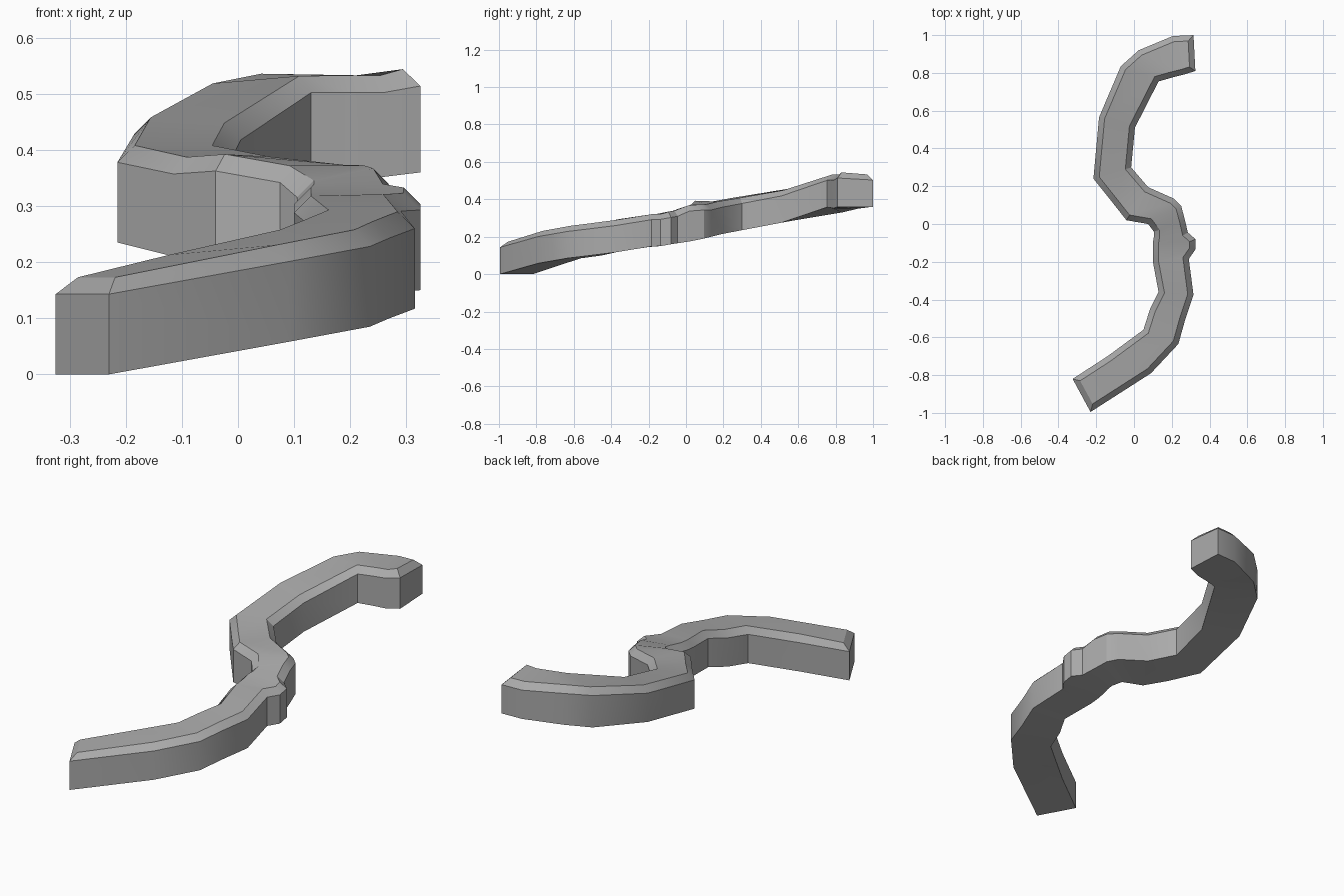
import bpy, bmesh, math
from mathutils import Vector

cube = bpy.data.objects.get("Cube")
if cube:
    bpy.data.objects.remove(cube, do_unlink=True)

WALL = 0.143      # height of the vertical sides
BEVEL = 0.03      # width and height of the sloped rim


def make_material(name, colour):
    material = bpy.data.materials.new(name)
    material.use_nodes = True
    material.diffuse_color = colour
    material.node_tree.nodes["Principled BSDF"].inputs["Base Color"].default_value = colour
    return material


def inset_direction(previous, point, following):
    """Mitred inward offset in plan for a clockwise outline."""
    before = (point - previous).to_2d().normalized()
    after = (following - point).to_2d().normalized()
    normal_before = Vector((before.y, -before.x))
    normal_after = Vector((after.y, -after.x))
    miter = (normal_before + normal_after).normalized()
    return (miter / max(miter.dot(normal_after), 0.6)).to_3d()


# Matching points along both sides of the path: x, y, underside height
left_side = [
    (-.325, -.82, 0), (-.14, -.7, .04), (.05, -.56, .085), (.085, -.45, .1),
    (.13, -.36, .12), (.1, -.2, .145), (.1, -.15, .15), (.1, -.1, .16),
    (.105, -.07, .165), (.105, -.04, .17), (.075, 0, .185), (-.04, .02, .2),
    (-.115, .115, .21), (-.215, .24, .235), (-.185, .565, .285),
    (-.07, .835, .33), (.025, .92, .35), (.205, .995, .36), (.315, 1, .36)]
right_side = [
    (-.23, -.995, 0), (.09, -.79, .058), (.235, -.635, .085), (.27, -.51, .1),
    (.315, -.375, .117), (.29, -.185, .148), (.325, -.135, .15), (.325, -.08, .16),
    (.285, -.045, .165), (.27, .02, .175), (.25, .095, .19), (.21, .135, .2),
    (.075, .195, .215), (-.015, .3, .235), (.005, .51, .275),
    (.13, .755, .358), (.2, .775, .355), (.26, .79, .352), (.325, .81, .36)]


def extra_height(point):
    """The walls are a little taller at the middle bend and on the upper outer curve."""
    middle = max(0, 1 - abs(point.y - 0.04) / 0.09) * 0.025
    upper = max(0, 1 - abs(point.y - 0.87) / 0.12) * 0.022
    return Vector((0, 0, middle + upper))


# Path body: underside, vertical walls, sloped rim and walking surface
count = len(left_side)
outline = [Vector(p) for p in left_side + right_side[::-1]]
total = len(outline)
mesh = bmesh.new()
bottom, rim, top = [], [], []
for i, point in enumerate(outline):
    inward = inset_direction(outline[i - 1], point, outline[(i + 1) % total])
    edge = point + extra_height(point) + Vector((0, 0, WALL))
    bottom.append(mesh.verts.new(point))
    rim.append(mesh.verts.new(edge))
    top.append(mesh.verts.new(edge + (inward + Vector((0, 0, 1))) * BEVEL))

for i in range(total):
    j = (i + 1) % total
    for low, high in ((bottom, rim), (rim, top)):
        mesh.faces.new((low[i], low[j], high[j], high[i]))
for i in range(count - 1):
    k = total - 1 - i
    for ring in (bottom, top):
        mesh.faces.new((ring[i], ring[i + 1], ring[k - 1], ring[k]))
bmesh.ops.recalc_face_normals(mesh, faces=mesh.faces[:])

data = bpy.data.meshes.new("winding_path")
mesh.to_mesh(data)
mesh.free()
path = bpy.data.objects.new("winding_path", data)
bpy.context.collection.objects.link(path)
data.materials.append(make_material("stone grey", (0.4, 0.4, 0.4, 1)))

# Smooth along the bends, keep the rim edges crisp
bpy.ops.object.select_all(action="DESELECT")
path.select_set(True)
bpy.context.view_layer.objects.active = path
bpy.ops.object.shade_smooth_by_angle(angle=math.radians(30))
